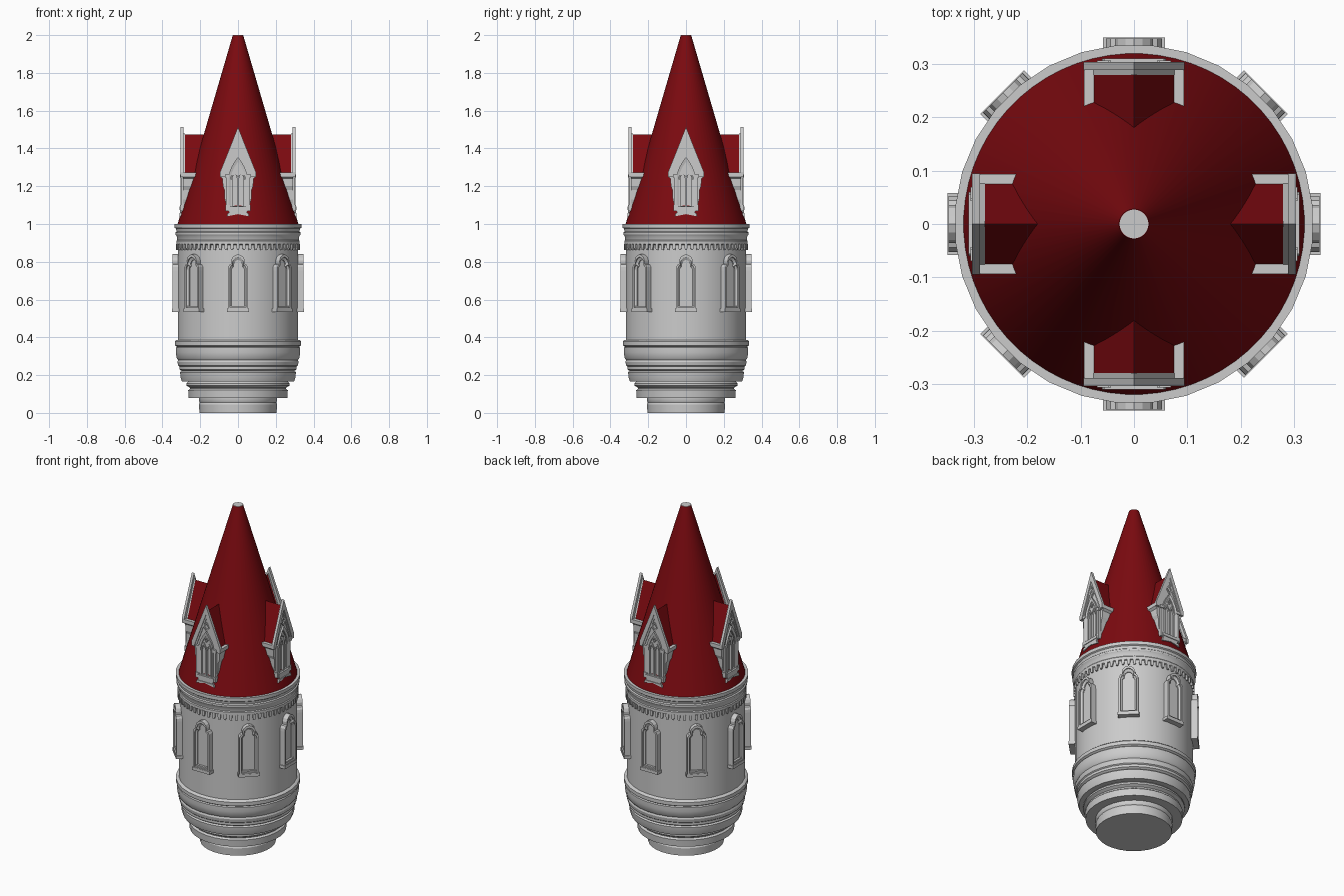
import bpy, bmesh, math
from mathutils import Matrix

if "Cube" in bpy.data.objects:
    bpy.data.objects.remove(bpy.data.objects["Cube"])

red = bpy.data.materials.new("red_tiles")
red.diffuse_color = (0.2, 0.003, 0.005, 1)
red.use_nodes = True
red.node_tree.nodes["Principled BSDF"].inputs["Base Color"].default_value = red.diffuse_color


def finish(bm, name, mat=None, copies=1, smooth=False):
    """Turn a bmesh into an object, with copies turned evenly about z."""
    bmesh.ops.recalc_face_normals(bm, faces=bm.faces)
    me = bpy.data.meshes.new(name)
    bm.to_mesh(me)
    bm.free()
    if mat:
        me.materials.append(mat)
    for i in range(copies):
        ob = bpy.data.objects.new(name if copies == 1 else f"{name}_{i + 1}", me)
        bpy.context.collection.objects.link(ob)
        ob.rotation_euler.z = i * math.tau / copies
    if smooth:
        bpy.ops.object.select_all(action='DESELECT')
        bpy.context.view_layer.objects.active = ob
        ob.select_set(True)
        bpy.ops.object.shade_smooth_by_angle(angle=math.radians(30))


def lathe(name, profile, n, mat=None):
    bm = bmesh.new()
    rings = [[bm.verts.new((r * math.cos(a), r * math.sin(a), z))
              for a in (math.tau * (i + 0.5) / n for i in range(n))] for r, z in profile]
    for lo, hi in zip(rings, rings[1:]):
        for i in range(n):
            j = (i + 1) % n
            bm.faces.new((lo[i], lo[j], hi[j], hi[i]))
    bm.faces.new(rings[0])
    bm.faces.new(rings[-1])
    finish(bm, name, mat, smooth=True)


def ring(bm, pts, d):
    return [bm.verts.new((x, -d, z)) for x, z in pts]


def join(bm, a, b):
    for i in range(len(a)):
        j = (i + 1) % len(a)
        bm.faces.new((a[i], a[j], b[j], b[i]))


def prism(bm, pts, d0, d1):
    """Solid outline (x, z) reaching from distance d0 to d1 from the axis."""
    a, b = ring(bm, pts, d0), ring(bm, pts, d1)
    join(bm, a, b)
    bm.faces.new(a)
    bm.faces.new(b)


def frame(bm, outer, inner, d0, d1, d_in=None):
    """Outline with a hole; d_in lets the inner edge sit deeper (a splay)."""
    loops = [ring(bm, outer, d0), ring(bm, outer, d1),
             ring(bm, inner, d_in or d1), ring(bm, inner, d0)]
    for k in range(4):
        join(bm, loops[k], loops[(k + 1) % 4])


def mirror(right):
    """Complete a right-hand half outline whose last point is the apex."""
    return right + [(-x, z) for x, z in reversed(right[:-1])]


def box(bm, w, z0, z1, d0, d1, x=0, w_top=None):
    t = w if w_top is None else w_top
    prism(bm, [(x - w, z0), (x + w, z0), (x + t, z1), (x - t, z1)], d0, d1)


def pointed(w, z0, zs, zt, x=0):
    pts = mirror([(w, z0), (w, zs)] + [(w * (1 - t ** 1.7), zs + (zt - zs) * t)
                                       for t in (0.25, 0.5, 0.75, 1)])
    return [(px + x, z) for px, z in pts]


def trefoil(w, z0, zs, zt):
    h = zt - zs
    shape = [(1, 0), (.98, .2), (.84, .36), (.66, .4), (.68, .6), (.56, .8), (.3, .94), (0, 1)]
    return mirror([(w, z0)] + [(w * a, zs + h * b) for a, b in shape])


# Stepped base, drum and cornice
lathe("tower_body", [
    (.205, 0), (.208, .045), (.203, .055), (.208, .065), (.208, .08),
    (.262, .08), (.265, .12), (.255, .128), (.258, .135), (.275, .145), (.275, .155), (.265, .165),
    (.298, .165), (.306, .19), (.308, .215), (.300, .222), (.312, .23), (.312, .245),
    (.318, .25), (.322, .27), (.318, .28), (.326, .29), (.331, .32), (.331, .345),
    (.325, .35), (.336, .357), (.336, .378), (.328, .385), (.32, .387),
    (.32, .89), (.327, .893), (.327, .91), (.323, .915), (.326, .935), (.333, .945), (.333, .955),
    (.327, .96), (.33, .975), (.337, .98), (.337, 1.0), (.32, 1.0)], 32)

# Hanging teeth under the cornice
bm = bmesh.new()
for i in range(64):
    tooth = bmesh.new()
    prism(tooth, [(-.005, .862), (.005, .862), (.008, .877), (.008, .895), (-.008, .895), (-.008, .877)],
          .312, .328)
    tooth.transform(Matrix.Rotation(math.tau * i / 64, 4, 'Z'))
    tmp = bpy.data.meshes.new("tooth")
    tooth.to_mesh(tmp)
    bm.from_mesh(tmp)
    bpy.data.meshes.remove(tmp)
    tooth.free()
finish(bm, "cornice_teeth")

# Conical roof and its flat tip
lathe("cone_roof", [(.32, 1.0), (.028, 1.998)], 64, red)
lathe("roof_tip", [(.027, 1.99), (.027, 2.0)], 32)

# Eight drum windows with cusped heads
bm = bmesh.new()
frame(bm, trefoil(.053, .55, .755, .84), trefoil(.043, .558, .753, .825), .30, .348)
frame(bm, trefoil(.043, .558, .753, .825), trefoil(.034, .566, .75, .81), .30, .341, .333)
prism(bm, trefoil(.035, .56, .75, .811), .30, .327)
box(bm, .058, .535, .553, .30, .350)
box(bm, .050, .553, .567, .30, .340)
finish(bm, "drum_window", copies=8)

# Dormer roofs
bm = bmesh.new()
prism(bm, [(-.078, 1.265), (.078, 1.265), (0, 1.475)], .12, .293)
finish(bm, "dormer_roof", red, copies=4)

# Dormer walls: flared cheeks stepping out to the eaves
bm = bmesh.new()
prism(bm, [(-.058, 1.04), (.058, 1.04), (.062, 1.10), (.070, 1.13), (.072, 1.18), (.080, 1.20),
           (.082, 1.24), (.094, 1.25), (.094, 1.272), (-.094, 1.272), (-.094, 1.25), (-.082, 1.24),
           (-.080, 1.20), (-.072, 1.18), (-.070, 1.13), (-.062, 1.10)], .15, .291)
prism(bm, [(-.08, 1.26), (.08, 1.26), (0, 1.478)], .28, .294)
finish(bm, "dormer_wall", copies=4)

# Dormer fronts: gable coping, tracery, pilasters and sill
bm = bmesh.new()
for s in (-1, 1):
    prism(bm, [(0, 1.513), (s * .095, 1.275), (s * .095, 1.25), (s * .078, 1.25), (0, 1.455)], .289, .304)
    prism(bm, [(0, 1.455), (s * .078, 1.25), (s * .068, 1.25), (0, 1.432)], .289, .299)
    box(bm, .008, 1.09, 1.26, .285, .303, x=s * .056)             # pilaster
    box(bm, .011, 1.245, 1.262, .285, .307, x=s * .058)           # capital
    box(bm, .012, 1.07, 1.10, .285, .307, x=s * .055)             # plinth
    frame(bm, pointed(.0185, 1.09, 1.235, 1.285, s * .0175),
          pointed(.0125, 1.095, 1.232, 1.273, s * .0175), .285, .300)  # lancet
box(bm, .004, 1.09, 1.25, .285, .303)                             # central shaft
frame(bm, pointed(.049, 1.085, 1.25, 1.355), pointed(.037, 1.09, 1.245, 1.33), .285, .304, .300)
for r, z in ((.011, 1.303), (.022, 1.383)):                       # pierced lozenges
    dia = lambda k: [(k, z), (0, z + k * 1.25), (-k, z), (0, z - k * 1.25)]
    frame(bm, dia(r), dia(r * .6), .285, .301)
box(bm, .056, 1.075, 1.092, .28, .311)                            # sill
box(bm, .044, 1.052, 1.075, .28, .307, w_top=.052)
prism(bm, [(-.060, 1.04), (0, 1.052), (.060, 1.04), (.054, 1.058), (-.054, 1.058)], .27, .311)
finish(bm, "dormer_front", copies=4)
